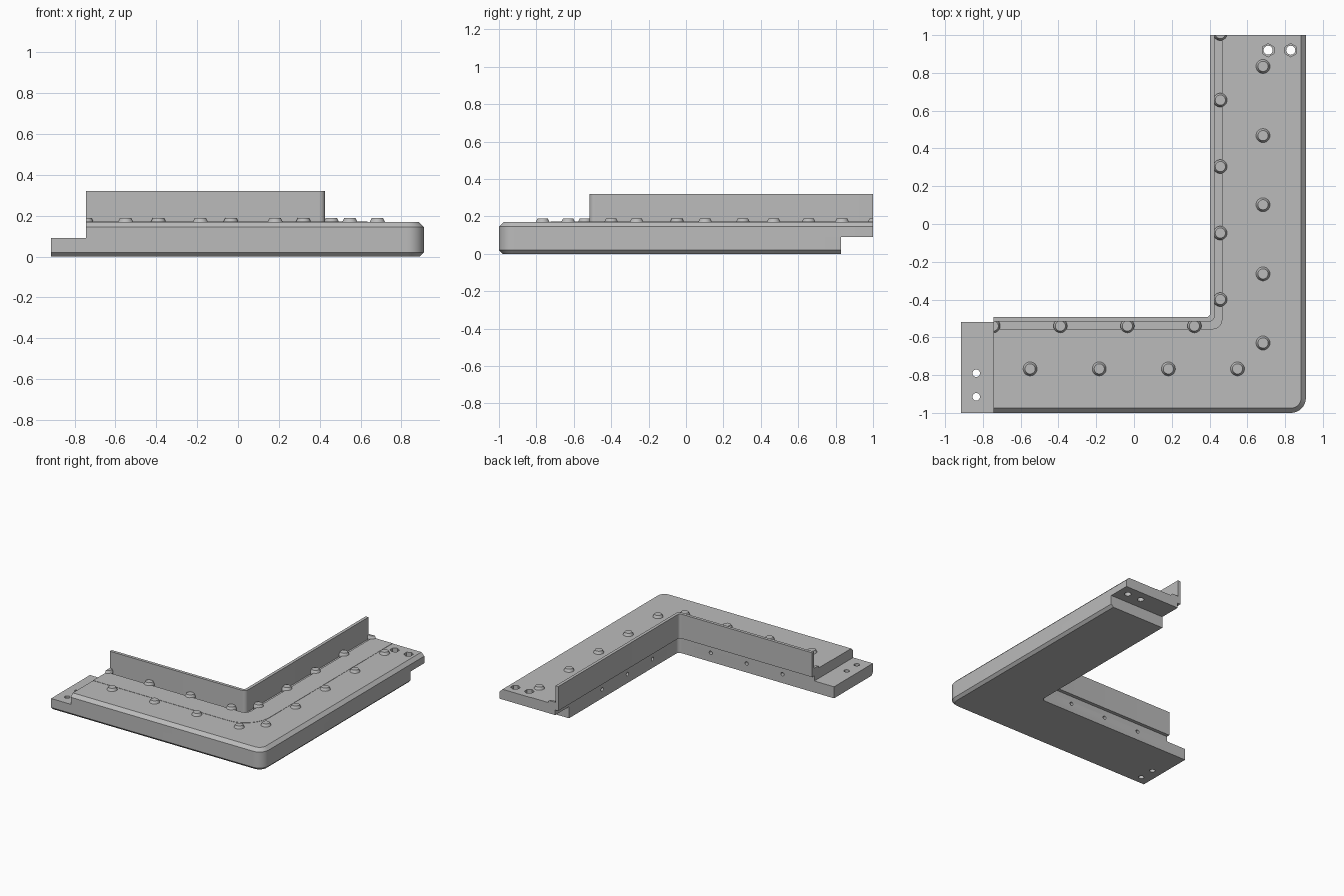
import bpy, bmesh, math
from mathutils import Matrix, Vector

cube = bpy.data.objects.get("Cube")
if cube:
    bpy.data.objects.remove(cube, do_unlink=True)

OUT_X, OUT_Y = 0.91, -1.0        # outer corner of the frame
LEFT, BACK = -0.745, 1.0         # ends of the upper layer
TOP = 0.17

grey = bpy.data.materials.new("painted_grey")
grey.use_nodes = True
colour = (0.5, 0.5, 0.5, 1)
grey.diffuse_color = colour
grey.node_tree.nodes["Principled BSDF"].inputs["Base Color"].default_value = colour


def make_object(name, bm):
    bmesh.ops.recalc_face_normals(bm, faces=bm.faces)
    mesh = bpy.data.meshes.new(name)
    bm.to_mesh(mesh)
    bm.free()
    mesh.materials.append(grey)
    obj = bpy.data.objects.new(name, mesh)
    bpy.context.collection.objects.link(obj)
    return obj


def activate(obj):
    bpy.ops.object.select_all(action="DESELECT")
    obj.select_set(True)
    bpy.context.view_layer.objects.active = obj


def smooth(obj):
    activate(obj)
    bpy.ops.object.shade_smooth_by_angle(angle=math.radians(30))


def corner_path(d, r, x_end, y_end, steps=10):
    """Line along both arms at distance d from the outer edge, corner radius r."""
    cx, cy = OUT_X - d - r, OUT_Y + d + r
    pts = [(x_end, OUT_Y + d)]
    for i in range(steps + 1):
        a = -math.pi / 2 + math.pi / 2 * i / steps
        pts.append((cx + r * math.cos(a), cy + r * math.sin(a)))
    return pts + [(OUT_X - d, y_end)]


def corner_loft(name, levels, x_end=LEFT, y_end=BACK):
    """Stack of L-shaped outlines; level = z, outer d, outer r, inner d, inner r."""
    bm = bmesh.new()
    rings = []
    for z, a, ra, b, rb in levels:
        outline = corner_path(a, ra, x_end, y_end) + corner_path(b, rb, x_end, y_end)[::-1]
        rings.append([bm.verts.new((x, y, z)) for x, y in outline])
    for low, high in zip(rings, rings[1:]):
        for i in range(len(low)):
            j = (i + 1) % len(low)
            bm.faces.new((low[i], low[j], high[j], high[i]))
    # caps as strips between the outer and inner lines
    for ring in (rings[0], rings[-1]):
        n = len(ring)
        for i in range(n // 2 - 1):
            bm.faces.new((ring[i], ring[i + 1], ring[n - 2 - i], ring[n - 1 - i]))
    bmesh.ops.remove_doubles(bm, verts=bm.verts, dist=1e-5)
    return make_object(name, bm)


def cylinder(bm, centre, r1, r2, depth, sides=24, turn=Matrix()):
    bmesh.ops.create_cone(bm, cap_ends=True, segments=sides, radius1=r1, radius2=r2,
                          depth=depth, matrix=Matrix.Translation(centre) @ turn)


def cut(obj, bm):
    cutter = make_object("cutter", bm)
    cutter.hide_render = True
    mod = obj.modifiers.new("holes", "BOOLEAN")
    mod.operation, mod.solver, mod.object = "DIFFERENCE", "EXACT", cutter
    activate(obj)
    bpy.ops.object.modifier_apply(modifier=mod.name)
    bpy.data.objects.remove(cutter, do_unlink=True)


# Lower layer: carries the tongue on one arm and stops short on the other
lower = corner_loft("lower_frame", [
    (0, 0.02, 0.06, 0.48, 0.03),
    (0.02, 0, 0.08, 0.48, 0.03),
    (0.09, 0, 0.08, 0.48, 0.03)], x_end=-0.915, y_end=0.83)

# Upper layer: chamfered outside, with a rebate inside for the angle strip
upper = corner_loft("upper_frame", [
    (0.09, 0, 0.08, 0.48, 0.03),
    (0.13, 0, 0.08, 0.48, 0.03),
    (0.13, 0, 0.08, 0.445, 0.05),
    (0.145, 0, 0.08, 0.445, 0.05),
    (TOP, 0.025, 0.055, 0.445, 0.05)])

# Tongue holes and the small holes along the inner walls
bm = bmesh.new()
for y in (-0.79, -0.915):
    cylinder(bm, (-0.835, y, 0.05), 0.02, 0.02, 0.3)
for x in (0.15, -0.16, -0.47):
    cylinder(bm, (x, -0.52, 0.07), 0.014, 0.014, 0.08, 16, Matrix.Rotation(math.pi / 2, 4, "X"))
for y in (-0.2, 0.11, 0.42):
    cylinder(bm, (0.43, y, 0.07), 0.014, 0.014, 0.08, 16, Matrix.Rotation(math.pi / 2, 4, "Y"))
cut(lower, bm)

# Lap holes, then their hexagonal nut pockets
for radius, sides, z in ((0.024, 24, 0.13), (0.035, 6, 0.2)):
    bm = bmesh.new()
    for x in (0.71, 0.83):
        cylinder(bm, (x, 0.92, z), radius, radius, 0.12, sides)
    cut(upper, bm)

# Flat cover strip, angle strip foot and upright fin
cover = corner_loft("cover_strip", [(z, 0.275, 0.21, 0.445, 0.05) for z in (0.165, 0.172)])
foot = corner_loft("angle_foot", [(z, 0.445, 0.05, 0.507, 0.02) for z in (0.13, 0.15)])
fin = corner_loft("angle_fin", [(z, 0.483, 0.03, 0.507, 0.02) for z in (0.13, 0.32)])

# Bolt heads in an inner and an outer row on each arm, trimmed at the arm ends
spots = [(-0.745 + 0.355 * i, -0.54) for i in range(4)]
spots += [(-0.55 + 0.366 * i, -0.767) for i in range(4)]
spots += [(0.457, -0.4 + 0.352 * i) for i in range(5)]
spots += [(0.683, -0.63 + 0.366 * i) for i in range(5)]
bm = bmesh.new()
for x, y in spots:
    cylinder(bm, (x, y, 0.158), 0.037, 0.037, 0.024)
    cylinder(bm, (x, y, 0.18), 0.037, 0.027, 0.02)
for point, normal in ((Vector((LEFT, 0, 0)), (-1, 0, 0)), (Vector((0, BACK, 0)), (0, 1, 0))):
    geom = bm.verts[:] + bm.edges[:] + bm.faces[:]
    result = bmesh.ops.bisect_plane(bm, geom=geom, plane_co=point, plane_no=normal, clear_outer=True)
    edges = [e for e in result["geom_cut"] if isinstance(e, bmesh.types.BMEdge)]
    bmesh.ops.holes_fill(bm, edges=edges)
bolts = make_object("bolt_heads", bm)

for part in (lower, upper, cover, foot, fin, bolts):
    smooth(part)
